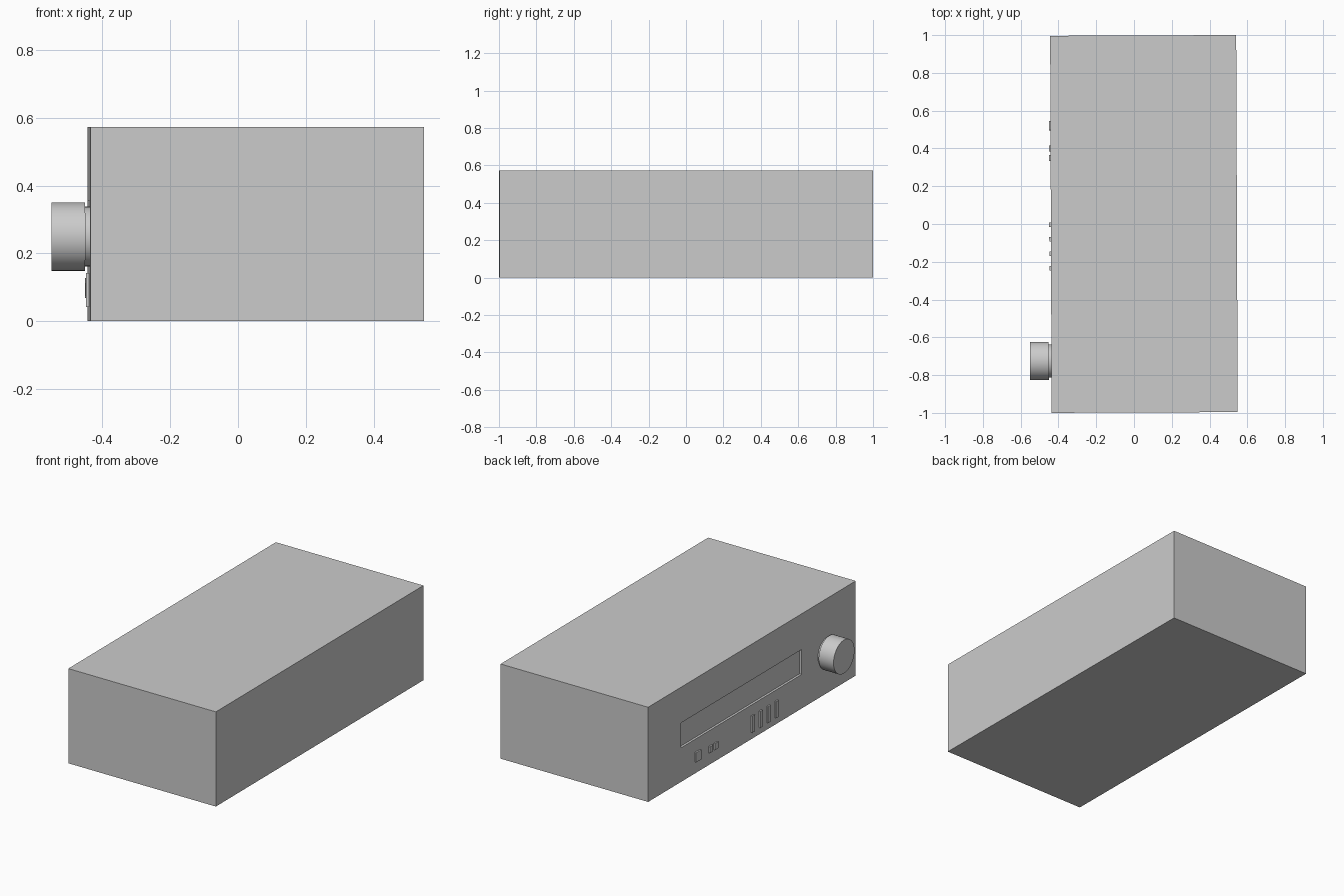
import bpy
from math import radians, pi
from mathutils import Matrix

if "Cube" in bpy.data.objects:
    bpy.data.objects.remove(bpy.data.objects["Cube"])

FACE = -0.44                           # control panel plane (faces -x)
TILT = Matrix.Rotation(0.004, 4, 'Z')  # whole unit sits very slightly turned


def box(name, x, y, z, bevel=0.0):
    """Box from (min, max) pairs."""
    bpy.ops.mesh.primitive_cube_add(size=1)
    ob = bpy.context.object
    ob.name = name
    size = [b - a for a, b in (x, y, z)]
    mid = [(a + b) / 2 for a, b in (x, y, z)]
    ob.data.transform(TILT @ Matrix.Translation(mid) @ Matrix.Diagonal((*size, 1)))
    if bevel:
        mod = ob.modifiers.new("soft_edges", 'BEVEL')
        mod.width = bevel
        mod.segments = 2
    return ob


def disc(name, radius, x0, x1, y, z, bevel=0.0):
    """Cylinder lying along x."""
    bpy.ops.mesh.primitive_cylinder_add(vertices=64, radius=radius, depth=x1 - x0)
    ob = bpy.context.object
    ob.name = name
    ob.data.transform(TILT @ Matrix.Translation(((x0 + x1) / 2, y, z))
                      @ Matrix.Rotation(pi / 2, 4, 'Y'))
    bpy.ops.object.shade_smooth_by_angle(angle=radians(30))
    return ob


# Cabinet with a shallow display recess
cabinet = box("cabinet", (FACE, 0.545), (-0.998, 0.998), (0, 0.573))
cutter = box("display_cutter", (FACE - 0.05, FACE + 0.014), (-0.478, 0.68), (0.206, 0.357))
cutter.hide_render = True
cutter.hide_set(True)
cut = cabinet.modifiers.new("display_recess", 'BOOLEAN')
cut.operation = 'DIFFERENCE'
cut.solver = 'EXACT'
cut.object = cutter

# Volume knob on a narrower collar
disc("knob_collar", 0.088, -0.456, FACE + 0.01, -0.723, 0.25)
disc("volume_knob", 0.101, -0.553, -0.454, -0.723, 0.25)

# Power button and two small square buttons
box("power_button", (FACE - 0.009, FACE + 0.01), (0.498, 0.548), (0.068, 0.128), 0.002)
for i, y in enumerate((0.402, 0.352)):
    box(f"small_button_{i + 1}", (FACE - 0.009, FACE + 0.01),
        (y - 0.016, y + 0.016), (0.075, 0.113))

# Row of tall slim buttons
for i in range(4):
    y = -0.003 - i * 0.0765
    box(f"slim_button_{i + 1}", (FACE - 0.009, FACE + 0.01),
        (y - 0.012, y + 0.012), (0.042, 0.142))
